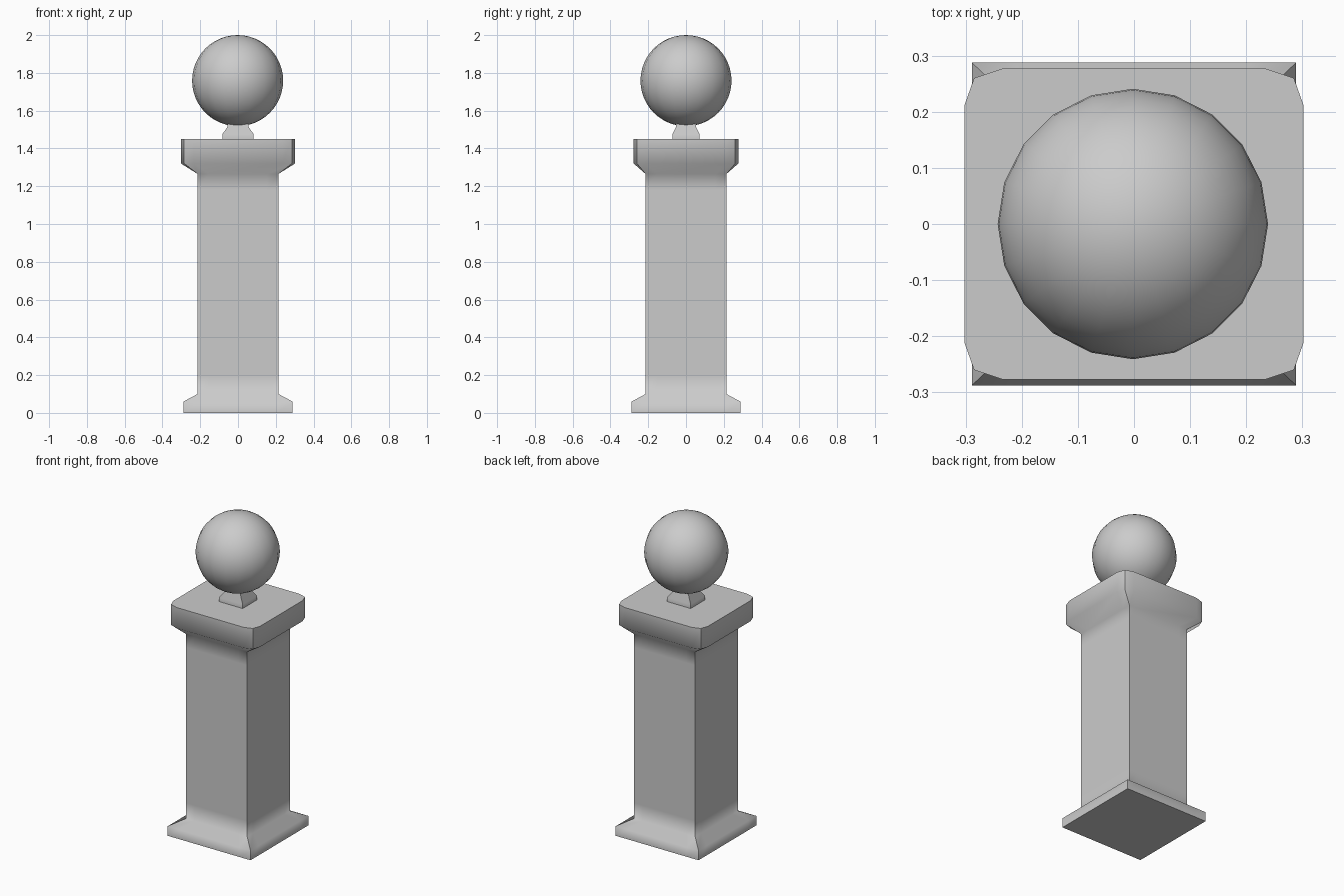
import bpy, bmesh

if "Cube" in bpy.data.objects:
    bpy.data.objects.remove(bpy.data.objects["Cube"])


def ring(hx, hy, cx, cy, ix, iy):
    """12-point outline: side halves h, corner point c, inner points i."""
    quad = [(hx, iy), (cx, cy), (ix, hy)]
    pts = []
    for sx, sy in ((1, 1), (-1, 1), (-1, -1), (1, -1)):
        q = quad if sx * sy > 0 else quad[::-1]
        pts += [(sx * x, sy * y) for x, y in q]
    return pts


def square(hx, hy):
    return ring(hx, hy, hx, hy, hx * 0.72, hy * 0.72)


def loft(name, levels):
    """Skin outlines stacked in z; corners and end caps stay sharp."""
    bm = bmesh.new()
    rows = [[bm.verts.new((x, y, z)) for x, y in pts] for z, pts in levels]
    for a, b in zip(rows, rows[1:]):
        for i in range(12):
            j = (i + 1) % 12
            bm.faces.new((a[i], a[j], b[j], b[i])).smooth = True
    for end in (rows[0][::-1], rows[-1]):
        face = bm.faces.new(end)
        for e in face.edges:
            e.smooth = False
    for a, b in zip(rows, rows[1:]):
        for i in (1, 4, 7, 10):
            bm.edges.get((a[i], b[i])).smooth = False
    bmesh.ops.recalc_face_normals(bm, faces=bm.faces)
    mesh = bpy.data.meshes.new(name)
    bm.to_mesh(mesh)
    bm.free()
    ob = bpy.data.objects.new(name, mesh)
    bpy.context.collection.objects.link(ob)
    return ob


# Post: flared plinth, square shaft and wide cap with clipped corners
cap = ring(0.302, 0.277, 0.285, 0.26, 0.234, 0.212)
shaft = square(0.214, 0.214)
loft("pillar", [
    (0.0, square(0.289, 0.288)),
    (0.06, square(0.289, 0.288)),
    (0.10, shaft),
    (0.20, shaft),
    (1.18, shaft),
    (1.265, shaft),
    (1.32, cap),
    (1.45, cap),
])

# Small stepped neck below the ball
loft("ball_neck", [
    (1.445, square(0.083, 0.072)),
    (1.475, square(0.083, 0.072)),
    (1.515, square(0.055, 0.052)),
    (1.56, square(0.055, 0.052)),
])

# Ball finial
bpy.ops.mesh.primitive_uv_sphere_add(segments=20, ring_count=24, radius=0.241,
                                     location=(-0.002, 0, 1.759))
ball = bpy.context.object
ball.name = "ball_finial"
bpy.ops.object.shade_smooth()
